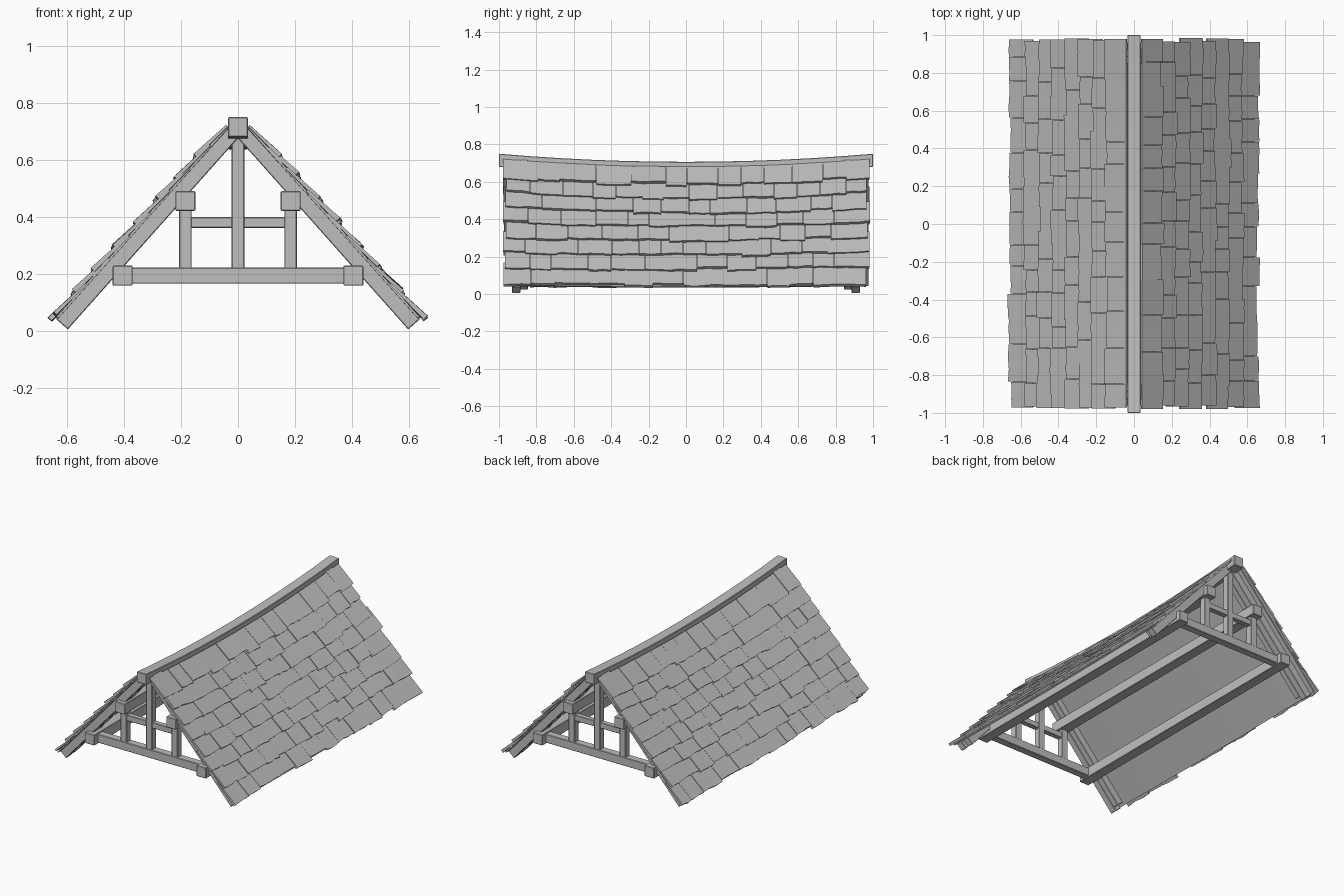
import bpy, bmesh, math, random
from mathutils import Vector

random.seed(4)
cube = bpy.data.objects.get("Cube")
if cube:
    bpy.data.objects.remove(cube, do_unlink=True)

grey = bpy.data.materials.new("weathered_grey")
grey.use_nodes = True
grey.diffuse_color = (0.52, 0.52, 0.52, 1)
grey.node_tree.nodes["Principled BSDF"].inputs["Base Color"].default_value = (0.52, 0.52, 0.52, 1)

PITCH = math.atan2(0.747, 0.665)
SLOPE_LENGTH = 0.905
SAG = 0.043


def finish(name, bm):
    bmesh.ops.recalc_face_normals(bm, faces=bm.faces)
    mesh = bpy.data.meshes.new(name)
    bm.to_mesh(mesh)
    bm.free()
    mesh.materials.append(grey)
    obj = bpy.data.objects.new(name, mesh)
    bpy.context.collection.objects.link(obj)
    return obj


def beam(name, centre, size, tilt=0, cuts=0):
    """Timber with softly worn edges; cuts divide it along y."""
    bm = bmesh.new()
    bmesh.ops.create_cube(bm, size=1)
    for v in bm.verts:
        v.co = Vector(a * b for a, b in zip(v.co, size))
    for i in range(cuts):
        y = size[1] * ((i + 1) / (cuts + 1) - 0.5)
        bmesh.ops.bisect_plane(bm, geom=bm.verts[:] + bm.edges[:] + bm.faces[:],
                               plane_co=(0, y, 0), plane_no=(0, 1, 0))
    obj = finish(name, bm)
    obj.location = centre
    obj.rotation_euler.y = tilt
    bevel = obj.modifiers.new("worn_edges", 'BEVEL')
    bevel.width = 0.003
    bevel.segments = 1
    return obj


def slope_point(side, s, y, lift):
    """Point on a roof slope: s runs up from the eave, lift is off the surface."""
    c, n = math.cos(PITCH), math.sin(PITCH)
    x = 0.635 - s * c + lift * n
    drop = SAG * (1 - min(1, y * y)) * (0.2 + 0.8 * s / SLOPE_LENGTH)
    return Vector((side * x, y, 0.04 + s * n + lift * c - drop))


def slab(bm, side, rows, cols):
    """Closed sheet; rows hold (s function, bottom lift, top lift), cols are y values."""
    grid = []
    for s_of, low, high in rows:
        grid.append([[bm.verts.new(slope_point(side, s_of(j), y, lift))
                      for j, y in enumerate(cols)] for lift in (low, high)])
    (b0, t0), (b1, t1) = grid
    for j in range(len(cols) - 1):
        for p, q in ((b0, t0), (t0, t1), (t1, b1), (b1, b0)):
            bm.faces.new((p[j], p[j + 1], q[j + 1], q[j]))
    for j in (0, -1):
        bm.faces.new((b0[j], t0[j], t1[j], b1[j]))


# Sagging ridge beam
ridge = beam("ridge_beam", (0, 0, 0), (0.07, 2, 0.07), cuts=11)
for v in ridge.data.vertices:
    v.co.z += 0.715 - SAG * (1 - v.co.y ** 2)

# Long purlins
for side, label in ((1, "left"), (-1, "right")):
    beam(f"lower_purlin_{label}", (side * 0.405, 0, 0.193), (0.07, 1.92, 0.07))
    beam(f"upper_purlin_{label}", (side * 0.185, 0, 0.455), (0.07, 1.92, 0.07))

# Gable trusses
for end, place in ((-1, "front"), (1, "back")):
    y = end * 0.9
    beam(f"tie_beam_{place}", (0, y, 0.193), (0.78, 0.05, 0.056))
    beam(f"collar_{place}", (0, y, 0.38), (0.35, 0.035, 0.038))
    beam(f"king_post_{place}", (0, y, 0.45), (0.044, 0.045, 0.48))
    for side, label in ((1, "left"), (-1, "right")):
        beam(f"queen_post_{place}_{label}", (side * 0.185, y, 0.32), (0.045, 0.045, 0.22))
        # Outer rafter, and a shorter one doubled behind it
        for name, ry, start, width in (("rafter", 0.908, 0, 0.045), ("inner_rafter", 0.866, 0.025, 0.04)):
            mid = (start + 0.91) / 2
            beam(f"{name}_{place}_{label}",
                 (side * (0.618 - mid * math.cos(PITCH)), end * ry, 0.022 + mid * math.sin(PITCH)),
                 (0.91 - start, width, 0.054), side * PITCH)

# Roof boards and overlapping shingles
COURSES = 8
for side, label in ((1, "left"), (-1, "right")):
    bm = bmesh.new()
    slab(bm, side, ((lambda j: 0.005, 0, 0.008), (lambda j: SLOPE_LENGTH, 0, 0.008)),
         [-0.96 + 0.12 * i for i in range(17)])
    finish(f"roof_boards_{label}", bm)

    bm = bmesh.new()
    for course in range(COURSES):
        base = 0 if course == 0 else 0.012 + 0.107 * course
        top = min(base + 0.16, SLOPE_LENGTH)
        y = -0.97 + random.uniform(-0.01, 0.01)
        last = 0.975 + random.uniform(-0.012, 0.012)
        while y < last:
            width = random.uniform(0.11, 0.2)
            stop = last if last - y - width < 0.09 else y + width
            shift = random.uniform(-0.012, 0.012)
            wave = [shift + random.uniform(-0.004, 0.004) for _ in range(4)]
            puff = random.uniform(-0.003, 0.004)
            cols = [y + (stop - 0.002 - y) * i / 3 for i in range(4)]
            slab(bm, side, ((lambda j: base + wave[j], 0.013, 0.029 + puff),
                            (lambda j: top, 0.004, 0.012 + puff / 2)), cols)
            y = stop
    finish(f"shingles_{label}", bm)
